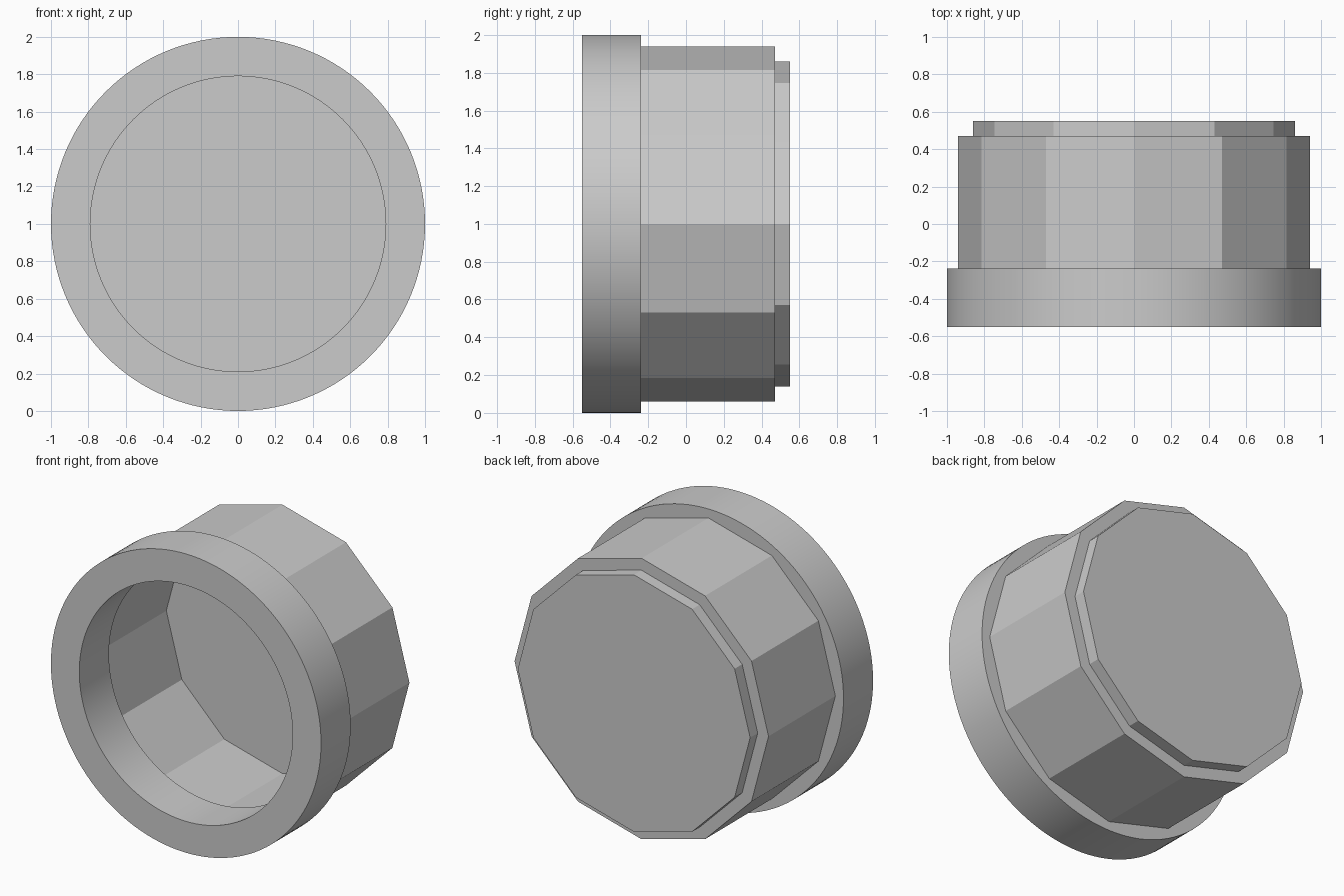
import bpy, bmesh
from math import cos, sin, pi, radians

if "Cube" in bpy.data.objects:
    bpy.data.objects.remove(bpy.data.objects["Cube"])

CENTRE_Z = 1.0


def loop(bm, sides, radius, y):
    """Regular polygon around the y axis, with a corner on +x."""
    return [bm.verts.new((radius * cos(2 * pi * i / sides), y,
                          CENTRE_Z + radius * sin(2 * pi * i / sides)))
            for i in range(sides)]


def bridge(bm, a, b):
    n = len(a)
    for i in range(n):
        j = (i + 1) % n
        bm.faces.new((a[i], a[j], b[j], b[i]))


def prism(name, sides, y0, y1, outer, inner=None, smooth=False):
    """Solid disc, or a tube when an inner radius is given."""
    bm = bmesh.new()
    front, back = loop(bm, sides, outer, y0), loop(bm, sides, outer, y1)
    bridge(bm, front, back)
    if inner:
        hole_front, hole_back = loop(bm, sides, inner, y0), loop(bm, sides, inner, y1)
        bridge(bm, hole_front, hole_back)
        bridge(bm, front, hole_front)
        bridge(bm, back, hole_back)
    else:
        bm.faces.new(front)
        bm.faces.new(back)
    bmesh.ops.recalc_face_normals(bm, faces=bm.faces)
    mesh = bpy.data.meshes.new(name)
    bm.to_mesh(mesh)
    bm.free()
    obj = bpy.data.objects.new(name, mesh)
    bpy.context.collection.objects.link(obj)
    if smooth:
        bpy.ops.object.select_all(action='DESELECT')
        obj.select_set(True)
        bpy.context.view_layer.objects.active = obj
        bpy.ops.object.shade_smooth_by_angle(angle=radians(30))
    return obj


# Round front rim with a circular opening
prism("front_rim", 128, -0.55, -0.237, 1.0, 0.79, smooth=True)
# Twelve-sided hollow body
prism("body_wall", 12, -0.237, 0.47, 0.94, 0.86)
# Twelve-sided back plate, which also closes the cavity
prism("back_plate", 12, 0.47, 0.55, 0.86)
